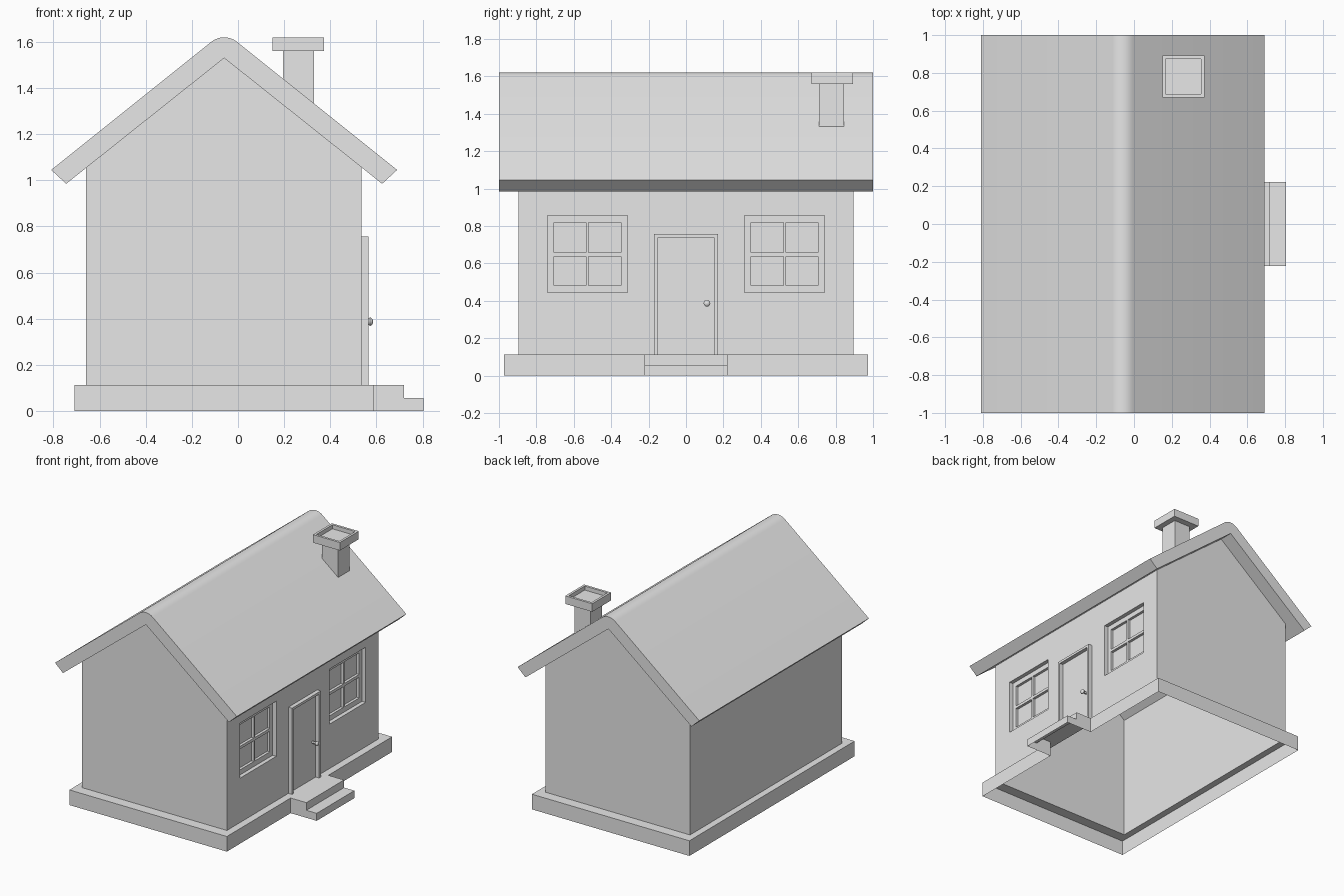
import bpy, bmesh, math
from mathutils import Matrix, Vector

old = bpy.data.objects.get("Cube")
if old:
    bpy.data.objects.remove(old, do_unlink=True)

grey = bpy.data.materials.new("plain grey")
grey.use_nodes = True
grey.diffuse_color = (0.8, 0.8, 0.8, 1)
grey.node_tree.nodes["Principled BSDF"].inputs["Base Color"].default_value = (0.8, 0.8, 0.8, 1)


def finish(name, bm, smooth=False):
    """Turn a bmesh into a named object."""
    mesh = bpy.data.meshes.new(name)
    bm.to_mesh(mesh)
    bm.free()
    mesh.materials.append(grey)
    obj = bpy.data.objects.new(name, mesh)
    bpy.context.collection.objects.link(obj)
    if smooth:
        bpy.ops.object.select_all(action='DESELECT')
        obj.select_set(True)
        bpy.context.view_layer.objects.active = obj
        bpy.ops.object.shade_smooth_by_angle(angle=math.radians(30))
    return obj


def prism(profile, half, skip=lambda n: False):
    """Extrude an (x, z) profile along y, leaving out faces by normal."""
    bm = bmesh.new()
    face = bm.faces.new([bm.verts.new((x, -half, z)) for x, z in profile])
    new = bmesh.ops.extrude_face_region(bm, geom=[face], use_keep_orig=True)["geom"]
    bmesh.ops.translate(bm, vec=(0, 2 * half, 0),
                        verts=[v for v in new if isinstance(v, bmesh.types.BMVert)])
    bmesh.ops.recalc_face_normals(bm, faces=bm.faces)
    drop = [f for f in bm.faces if skip(f.normal)]
    bmesh.ops.delete(bm, geom=drop, context='FACES')
    return bm


def box(x, y, z):
    """Box from three (low, high) ranges."""
    bm = bmesh.new()
    size = [b - a for a, b in (x, y, z)]
    mid = Vector([(a + b) / 2 for a, b in (x, y, z)])
    bmesh.ops.create_cube(bm, size=1, matrix=Matrix.Translation(mid) @ Matrix.Diagonal((*size, 1)))
    return bm


def relief(name, ys, zs, depth, rim=None):
    """Stepped panel facing +x: depth(i, j) gives each cell's x, None is a hole."""
    bm = bmesh.new()
    ni, nj = len(ys) - 1, len(zs) - 1

    def level(i, j):
        return depth(i, j) if 0 <= i < ni and 0 <= j < nj else rim

    def quad(*points):
        bm.faces.new([bm.verts.new(p) for p in points])

    def riser(a, b, p, q):
        if a is not None and b is not None and a != b:
            quad((a, *p), (b, *p), (b, *q), (a, *q))

    for i in range(ni + 1):
        for j in range(nj + 1):
            here = level(i, j)
            if i < ni and j < nj and here is not None:
                quad((here, ys[i], zs[j]), (here, ys[i + 1], zs[j]),
                     (here, ys[i + 1], zs[j + 1]), (here, ys[i], zs[j + 1]))
            if j < nj:
                riser(level(i - 1, j), here, (ys[i], zs[j]), (ys[i], zs[j + 1]))
            if i < ni:
                riser(level(i, j - 1), here, (ys[i], zs[j]), (ys[i + 1], zs[j]))
    bmesh.ops.remove_doubles(bm, verts=bm.verts, dist=0.0005)
    bmesh.ops.recalc_face_normals(bm, faces=bm.faces)
    if sum(f.normal.x * f.calc_area() for f in bm.faces) < 0:
        bmesh.ops.reverse_faces(bm, faces=bm.faces)
    return finish(name, bm)


# Shared measures
RIDGE = -0.06
SLOPE = 0.7956
WALL_L, WALL_R, WALL_Y = -0.66, 0.535, 0.895
BASE = 0.113
EAVE = 1.53 - SLOPE * (WALL_R - RIDGE)
STEP_Y = 0.222

# Roof: a bent slab with a rounded ridge
angle = math.atan(SLOPE)
radius = 0.088
centre_z = 1.62 - radius
arc = [(RIDGE + radius * math.sin(a), centre_z + radius * math.cos(a))
       for a in [angle * (k / 4 - 1) for k in range(9)]]
outline = ([(RIDGE - 0.75, 1.045)] + arc + [(RIDGE + 0.75, 1.045),
           (RIDGE + 0.685, 0.985), (RIDGE, 1.53), (RIDGE - 0.685, 0.985)])
finish("roof", prism(outline, 1.0), smooth=True)

# Gable and back walls, open below, under the roof and at the door side
gable = [(WALL_L, BASE), (WALL_R, BASE), (WALL_R, EAVE), (RIDGE, 1.53), (WALL_L, EAVE)]
finish("gable_and_back_walls", prism(gable, WALL_Y, lambda n: abs(n.z) > 0.3 or n.x > 0.9))

# Door-side wall with two window openings
WIN_Y, WIN_HALF, WIN_LOW, WIN_HIGH = 0.527, 0.214, 0.444, 0.855
edges = [WIN_Y - WIN_HALF, WIN_Y + WIN_HALF, WALL_Y]
relief("door_side_wall", [-e for e in reversed(edges)] + edges,
       [BASE, WIN_LOW, WIN_HIGH, EAVE],
       lambda i, j: None if i in (1, 3) and j == 1 else WALL_R)

# Recessed windows with four panes each
for name, side in (("window_near_front", -1), ("window_near_back", 1)):
    ys = [side * WIN_Y + d for d in (-WIN_HALF, -0.18, -0.007, 0.007, 0.18, WIN_HALF)]
    zs = [WIN_LOW, 0.482, 0.636, 0.657, 0.818, WIN_HIGH]
    relief(name, ys, zs,
           lambda i, j: WALL_R - (0.05 if i in (1, 3) and j in (1, 3) else 0.03),
           rim=WALL_R)

# Door with raised frame
relief("door", [-0.17, -0.15, 0.15, 0.17], [BASE, 0.738, 0.756],
       lambda i, j: WALL_R + (0.001 if i == 1 and j == 0 else 0.03), rim=WALL_R)

# Door knob on a short stem, turned about the x axis
bm = bmesh.new()
turn = Matrix.Rotation(math.pi / 2, 4, 'Y')
spot = Vector((0, 0.112, 0.387))
bmesh.ops.create_cone(bm, cap_ends=True, segments=12, radius1=0.009, radius2=0.009, depth=0.035,
                      matrix=Matrix.Translation(spot + Vector((0.552, 0, 0))) @ turn)
bmesh.ops.create_uvsphere(bm, u_segments=16, v_segments=8, radius=0.018,
                          matrix=Matrix.Translation(spot + Vector((0.573, 0, 0)))
                          @ turn @ Matrix.Diagonal((1, 1, 0.7, 1)))
finish("door_knob", bm, smooth=True)

# Foundation: thin skirt and ledge, open below and behind the steps
BASE_L, BASE_R, BASE_Y = -0.71, 0.59, 0.974
bm = bmesh.new()


def ring(x0, x1, y, z):
    return [bm.verts.new(p) for p in ((x0, -y, z), (x1, -y, z), (x1, y, z), (x0, y, z))]


rings = [ring(BASE_L, BASE_R, BASE_Y, 0), ring(BASE_L, BASE_R, BASE_Y, BASE),
         ring(WALL_L, WALL_R, WALL_Y, BASE)]
for low, high in zip(rings, rings[1:]):
    for k in range(4):
        n = (k + 1) % 4
        bm.faces.new((low[k], low[n], high[n], high[k]))
for y in (-STEP_Y, STEP_Y):
    bmesh.ops.bisect_plane(bm, geom=bm.verts[:] + bm.edges[:] + bm.faces[:],
                           plane_co=(0, y, 0), plane_no=(0, 1, 0))
bm.normal_update()
gap = [f for f in bm.faces if f.normal.x > 0.9 and abs(f.calc_center_median().y) < STEP_Y]
bmesh.ops.delete(bm, geom=gap, context='FACES')
finish("foundation", bm)

# Two front steps, open below and behind
steps = [(BASE_R, 0), (0.805, 0), (0.805, 0.056), (0.72, 0.056), (0.72, BASE), (BASE_R, BASE)]
finish("door_steps", prism(steps, STEP_Y, lambda n: n.z < -0.9 or n.x < -0.9))

# Chimney shaft, its foot sunk in the roof, and a cap with a sunken top
finish("chimney_shaft", box((0.195, 0.33), (0.71, 0.845), (1.3, 1.56)))
bm = box((0.15, 0.372), (0.67, 0.892), (1.56, 1.62))
bm.normal_update()
top = [f for f in bm.faces if f.normal.z > 0.9]
bmesh.ops.inset_region(bm, faces=top, thickness=0.025)
bmesh.ops.inset_region(bm, faces=top, thickness=0.0, depth=-0.03)
finish("chimney_cap", bm)
